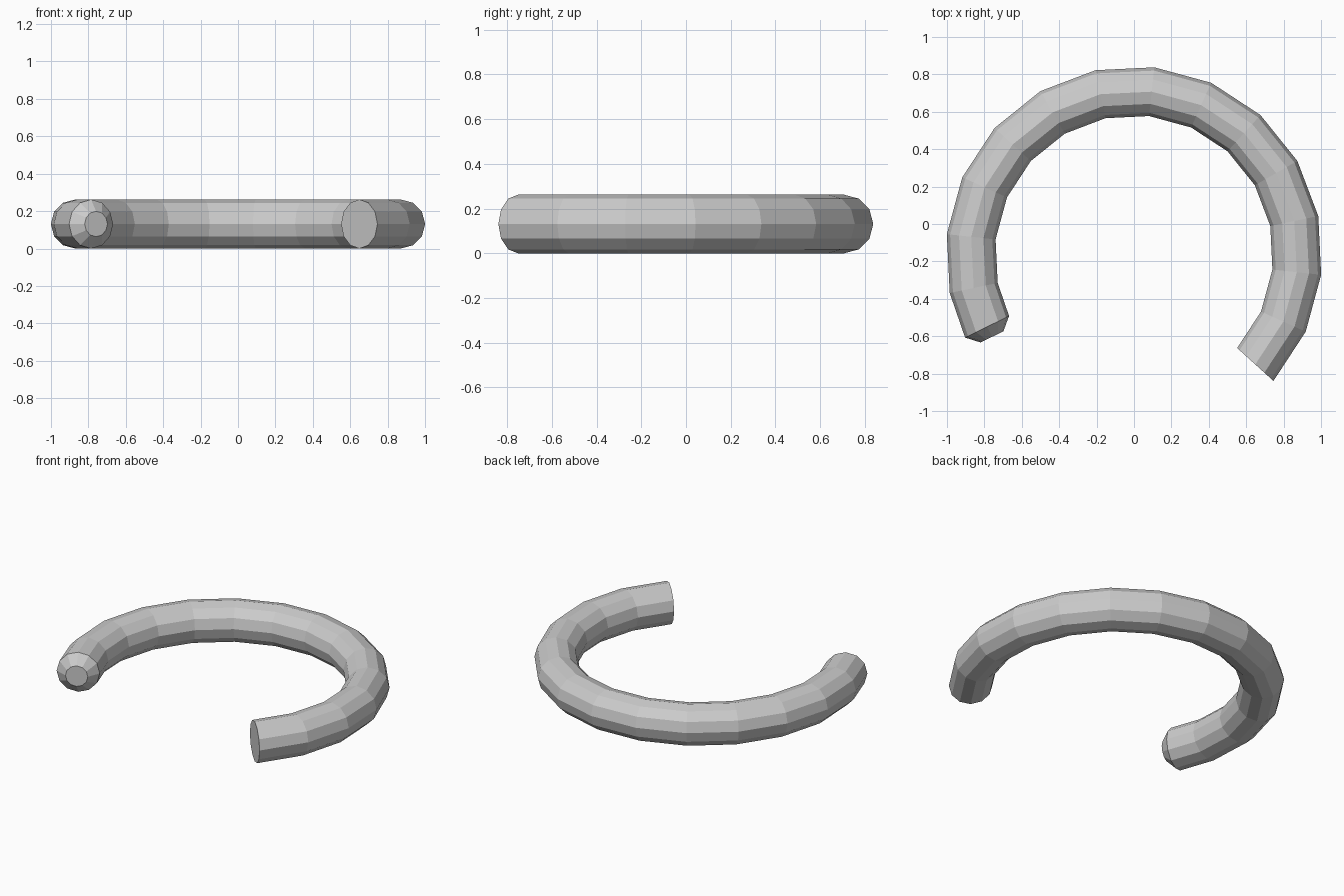
import bpy, bmesh
from math import sin, cos, pi, radians

if "Cube" in bpy.data.objects:
    bpy.data.objects.remove(bpy.data.objects["Cube"])

SIDES = 12
MAJOR, MINOR = 0.8755, 0.131
CENTRE_Y = -0.163

bm = bmesh.new()


def ring(angle, radius, forward=0.0):
    """Cross-section ring at an arc angle, optionally pushed along the tangent."""
    a = radians(angle)
    verts = []
    for i in range(SIDES):
        t = 2 * pi * i / SIDES
        d = MAJOR + radius * cos(t)
        verts.append(bm.verts.new((d * cos(a) - forward * sin(a),
                                   d * sin(a) + forward * cos(a) + CENTRE_Y,
                                   MINOR + radius * sin(t))))
    return verts


# Open ring: 18 degree steps, shorter last step, then a chamfered tip
rings = [ring(-42.2 + 18 * i, MINOR) for i in range(14)]
rings.append(ring(206.2, MINOR))
rings.append(ring(206.2, 0.068, 0.06))

for r0, r1 in zip(rings, rings[1:]):
    for i in range(SIDES):
        j = (i + 1) % SIDES
        bm.faces.new((r0[i], r0[j], r1[j], r1[i]))

# Flat caps at both ends
bm.faces.new(rings[0])
bm.faces.new(rings[-1])
bmesh.ops.recalc_face_normals(bm, faces=bm.faces)

mesh = bpy.data.meshes.new("open_ring")
bm.to_mesh(mesh)
bm.free()
bpy.context.collection.objects.link(bpy.data.objects.new("open_ring", mesh))
